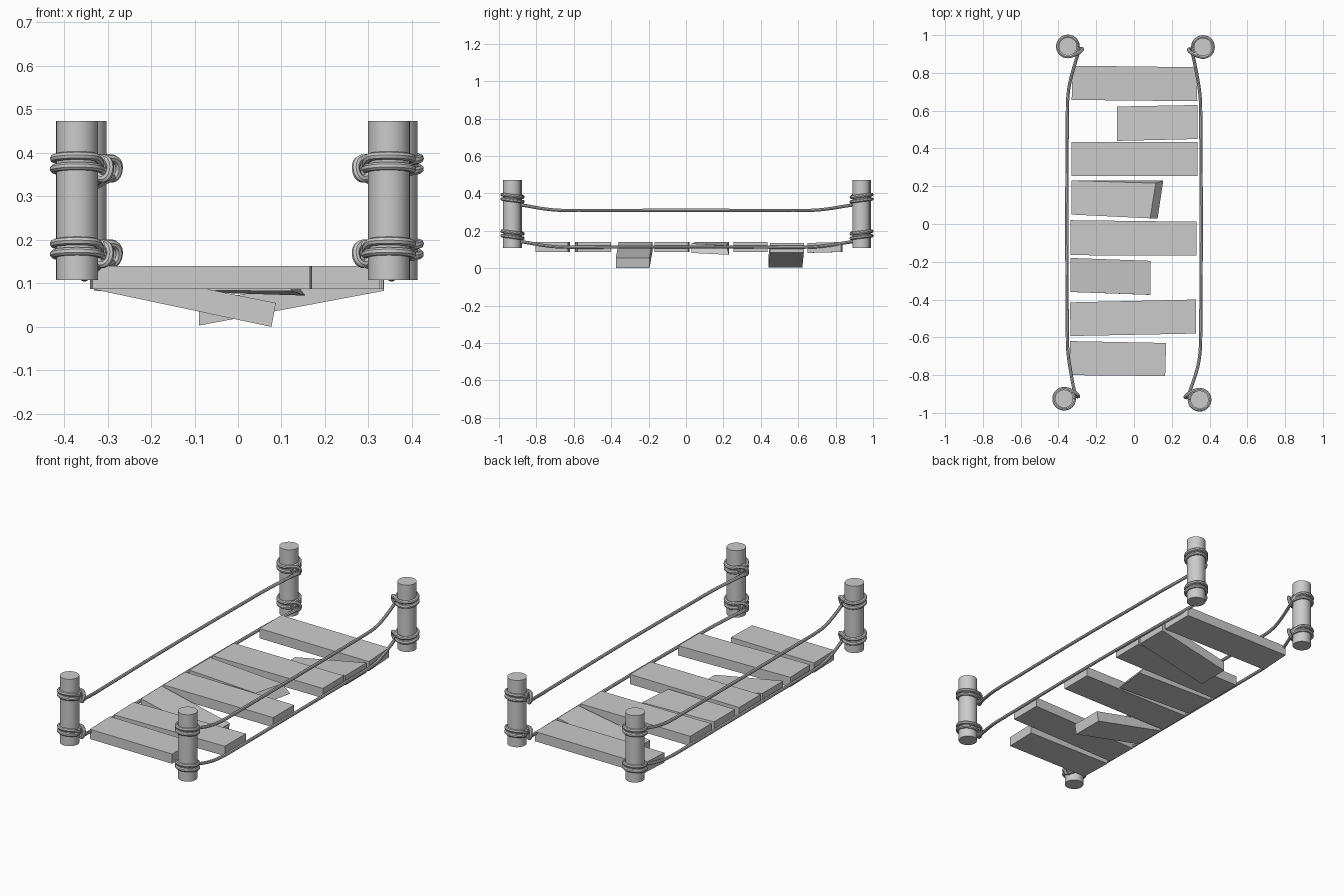
import bpy
import bmesh
from math import cos, sin, pi

if "Cube" in bpy.data.objects:
    bpy.data.objects.remove(bpy.data.objects["Cube"])

POSTS = {"back_left": (-0.35, 0.94), "back_right": (0.365, 0.937),
         "front_left": (-0.37, -0.925), "front_right": (0.347, -0.93)}
LEVELS = {"upper": 0.375, "lower": 0.179}


def rope(name, pts, radius):
    # round rope along a smooth path, turned into a mesh
    cu = bpy.data.curves.new(name, 'CURVE')
    cu.dimensions = '3D'
    cu.bevel_depth = radius
    cu.bevel_resolution = 2
    cu.resolution_u = 4
    cu.use_fill_caps = True
    sp = cu.splines.new('NURBS')
    sp.points.add(len(pts) - 1)
    for p, co in zip(sp.points, pts):
        p.co = (*co, 1)
    sp.order_u = 4
    sp.use_endpoint_u = True
    ob = bpy.data.objects.new(name, cu)
    bpy.context.collection.objects.link(ob)
    bpy.ops.object.select_all(action='DESELECT')
    ob.select_set(True)
    bpy.context.view_layer.objects.active = ob
    bpy.ops.object.convert(target='MESH')
    bpy.ops.object.shade_smooth_by_angle()


def plank(name, left, right, top_shift=(0, 0)):
    # left/right end: x, near y, far y, near underside z, far underside z, thickness
    bm = bmesh.new()
    rings = []
    for (x, y0, y1, z0, z1, t), (dx, dy) in ((left, (0, 0)), (right, top_shift)):
        rings.append([bm.verts.new(c) for c in (
            (x[0], y0, z0), (x[1], y1, z1),
            (x[1] + dx, y1 + dy, z1 + t), (x[0] + dx, y0, z0 + t))])
    a, b = rings
    bm.faces.new(a)
    bm.faces.new(b[::-1])
    for i in range(4):
        j = (i + 1) % 4
        bm.faces.new((a[j], a[i], b[i], b[j]))
    bmesh.ops.recalc_face_normals(bm, faces=bm.faces)
    me = bpy.data.meshes.new(name)
    bm.to_mesh(me)
    bm.free()
    bpy.context.collection.objects.link(bpy.data.objects.new(name, me))


for label, (px, py) in POSTS.items():
    s = 1 if px < 0 else -1
    t = 1 if py < 0 else -1
    # post
    bpy.ops.mesh.primitive_cylinder_add(vertices=32, radius=0.048, depth=0.365,
                                        location=(px, py, 0.2905))
    bpy.context.object.name = label + "_post"
    bpy.ops.object.shade_smooth_by_angle()
    for level, z in LEVELS.items():
        # two turns of rope, tilted down towards the bridge
        coil = []
        for i in range(41):
            a = 4 * pi * i / 40
            step = 0.012 if i < 18 else -0.012 if i > 22 else 0.012 - 0.006 * (i - 18)
            coil.append((px + s * 0.054 * cos(a), py + t * 0.054 * sin(a),
                         z + step - 0.007 * sin(a)))
        rope(f"{label}_{level}_coil", coil, 0.0095)
        # knot on the inner side
        knot = [(0.02, 0.05, 0.008), (0.05, 0.04, 0.014), (0.075, 0.02, 0.014),
                (0.078, 0.01, -0.02), (0.062, 0.012, -0.04), (0.044, 0.03, -0.03),
                (0.042, 0.04, 0.0)]
        rope(f"{label}_{level}_knot", [(px + s * x, py + t * y, z + h) for x, y, h in knot], 0.0095)

# long side ropes between the posts
for side, sx in (("left", -1), ("right", 1)):
    for level, z in LEVELS.items():
        pts = []
        for end in ("front", "back"):
            px, py = POSTS[f"{end}_{side}"]
            t = 1 if py < 0 else -1
            mid = sx * 0.353
            half = [(px - sx * 0.062, py + t * 0.015, z - 0.032),
                    (px - sx * 0.050, py + t * 0.05, z - 0.036),
                    (sx * 0.335, -t * 0.78, z - 0.056),
                    (mid, -t * 0.68, z - 0.067),
                    (mid, -t * 0.55, z - 0.067),
                    (mid + sx * 0.003, -t * 0.2, z - 0.065)]
            pts += half if end == "front" else half[::-1]
        rope(f"{side}_{level}_rope", pts, 0.0085)

# whole and broken planks, front to back
B, T = 0.087, 0.053
plank("plank_1", ((-0.335, -0.34), -0.80, -0.62, B, B, T), ((0.165, 0.17), -0.805, -0.63, B, B, T))
plank("plank_2", ((-0.335, -0.34), -0.593, -0.415, B, B, T), ((0.327, 0.327), -0.58, -0.40, B, B, T))
plank("plank_3", ((-0.335, -0.335), -0.36, -0.18, B, B, T), ((0.077, 0.077), -0.375, -0.195, 0.0, 0.0, 0.055), (0.01, 0))
plank("plank_4", ((-0.335, -0.335), -0.165, 0.02, B, B, T), ((0.33, 0.33), -0.168, 0.012, B, B, T))
plank("plank_5", ((-0.33, -0.33), 0.05, 0.23, B, B, T), ((0.125, 0.155), 0.03, 0.23, 0.082, 0.072, 0.05), (-0.04, -0.014))
plank("plank_6", ((-0.33, -0.33), 0.253, 0.435, B, B, T), ((0.335, 0.335), 0.253, 0.435, B, B, T))
plank("plank_7", ((-0.09, -0.09), 0.44, 0.622, 0.003, 0.003, T), ((0.336, 0.336), 0.45, 0.63, 0.083, 0.083, T))
plank("plank_8", ((-0.33, -0.325), 0.657, 0.838, 0.082, B, T), ((0.335, 0.33), 0.65, 0.83, 0.082, B, T))
